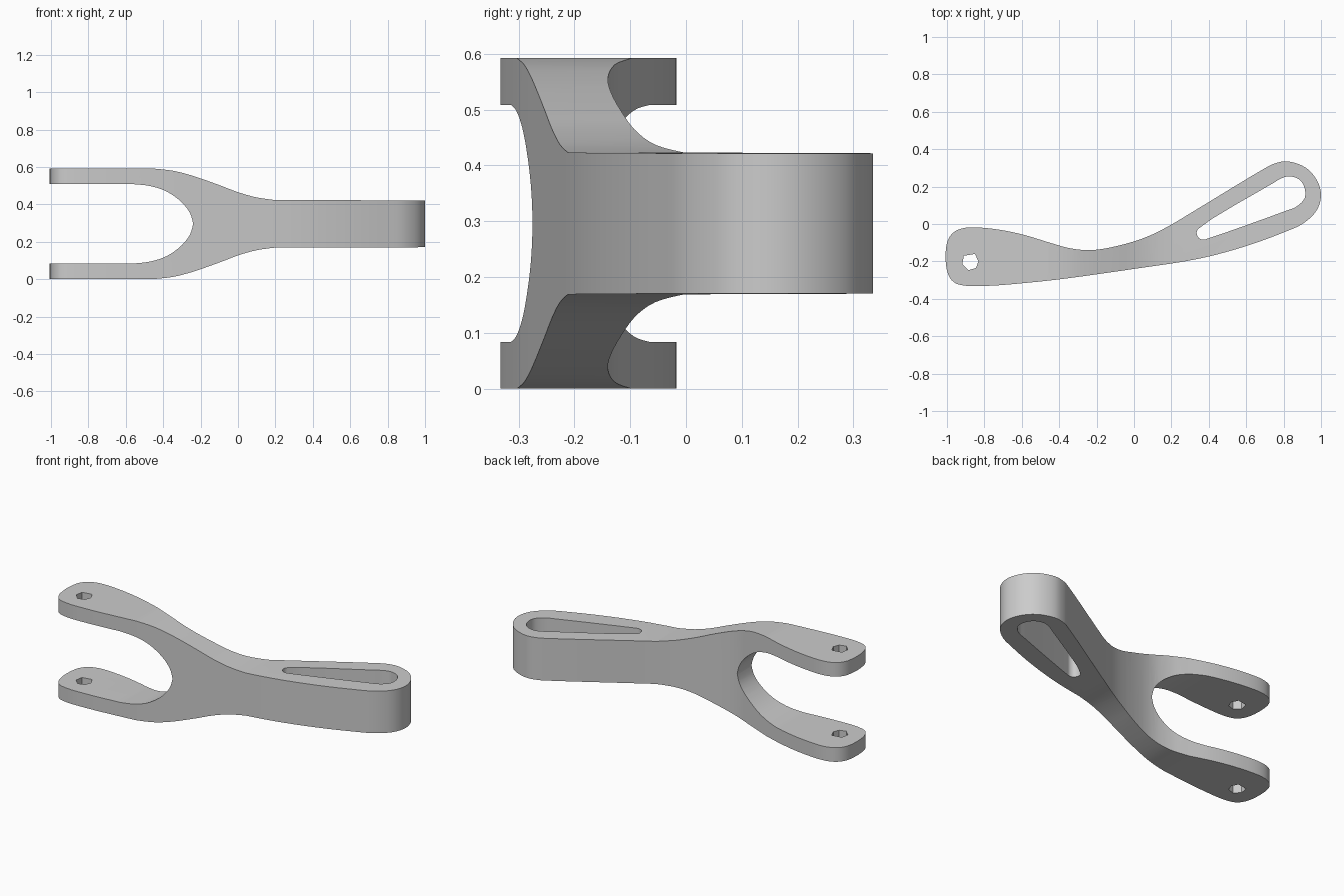
import bpy, bmesh
from mathutils import Vector

if "Cube" in bpy.data.objects:
    bpy.data.objects.remove(bpy.data.objects["Cube"])

MID = 0.296  # mirror height of the fork


def smooth_path(pts, closed=True, steps=4):
    """Catmull-Rom (centripetal) curve through the given points."""
    p = [Vector(q) for q in pts]
    n = len(p)
    get = (lambda i: p[i % n]) if closed else (lambda i: p[min(max(i, 0), n - 1)])
    out = []
    for i in range(n if closed else n - 1):
        a, b, c, d = (get(i + k) for k in (-1, 0, 1, 2))
        t1 = max((b - a).length, 1e-4) ** 0.5
        t2 = (c - b).length ** 0.5
        t3 = max((d - c).length, 1e-4) ** 0.5
        m1 = t2 * ((b - a) / t1 - (c - a) / (t1 + t2) + (c - b) / t2)
        m2 = t2 * ((c - b) / t2 - (d - b) / (t2 + t3) + (d - c) / t3)
        for s in range(steps):
            t = s / steps
            out.append(b * (2*t**3 - 3*t*t + 1) + m1 * (t**3 - 2*t*t + t)
                       + c * (3*t*t - 2*t**3) + m2 * (t**3 - t*t))
    if not closed:
        out.append(p[-1])
    return out


def prism(name, pts, place, sweep):
    """Closed profile placed in space and extruded along sweep."""
    bm = bmesh.new()
    face = bm.faces.new([bm.verts.new(place(q)) for q in pts])
    res = bmesh.ops.extrude_face_region(bm, geom=[face])
    bmesh.ops.translate(bm, vec=sweep,
                        verts=[g for g in res["geom"] if isinstance(g, bmesh.types.BMVert)])
    bmesh.ops.recalc_face_normals(bm, faces=bm.faces[:])
    me = bpy.data.meshes.new(name)
    bm.to_mesh(me)
    bm.free()
    ob = bpy.data.objects.new(name, me)
    bpy.context.collection.objects.link(ob)
    return ob


def combine(target, tool, operation):
    mod = target.modifiers.new(operation, 'BOOLEAN')
    mod.operation, mod.object, mod.solver = operation, tool, 'EXACT'
    bpy.context.view_layer.objects.active = target
    bpy.ops.object.modifier_apply(modifier=mod.name)
    bpy.data.objects.remove(tool)


# curved lever outline seen from above
outline = smooth_path([
    (-0.9, -0.02), (-0.76, -0.025), (-0.6, -0.055), (-0.45, -0.1), (-0.35, -0.128),
    (-0.25, -0.14), (-0.15, -0.13), (0, -0.093), (0.1, -0.055), (0.2, -0.003),
    (0.33, 0.075), (0.7, 0.298), (0.75, 0.323), (0.82, 0.335), (0.92, 0.3), (0.98, 0.23),
    (1.0, 0.15), (0.975, 0.07), (0.9, 0.0), (0.8, -0.045), (0.6, -0.118),
    (0.35, -0.185), (0, -0.24), (-0.4, -0.296), (-0.6, -0.317), (-0.75, -0.329),
    (-0.9, -0.33), (-0.965, -0.31), (-1.0, -0.25), (-1.0, -0.1), (-0.965, -0.045)])
lever = prism("forked_lever", outline, lambda q: (q.x, q.y, -0.1), (0, 0, 0.8))

# fork outline seen from the front, upper half mirrored
outer = smooth_path([(-0.46, 0.592), (-0.35, 0.58), (-0.25, 0.555), (-0.1, 0.503),
                     (0, 0.465), (0.1, 0.437), (0.2, 0.423)], False)
inner = smooth_path([(-0.56, 0.508), (-0.47, 0.498), (-0.38, 0.468), (-0.3, 0.41),
                     (-0.255, 0.35), (-0.24, MID)], False)
upper = ([Vector((-1.1, 0.508)), Vector((-1.1, 0.592))] + outer + [Vector((1.1, 0.421))])
lower = [Vector((q.x, 2 * MID - q.y)) for q in upper]
throat = inner + [Vector((q.x, 2 * MID - q.y)) for q in inner[-2::-1]]
fork = prism("fork_profile", upper + lower[::-1] + throat[::-1],
             lambda q: (q.x, -0.6, q.y), (0, 1.2, 0))
combine(lever, fork, 'INTERSECT')

# teardrop slot through the handle
slot = smooth_path([
    (0.345, -0.025), (0.75, 0.222), (0.785, 0.243), (0.83, 0.255), (0.88, 0.24),
    (0.91, 0.2), (0.913, 0.14), (0.87, 0.094), (0.8, 0.066),
    (0.4, -0.076), (0.37, -0.084), (0.347, -0.075), (0.335, -0.048)])
combine(lever, prism("slot_cutter", slot, lambda q: (q.x, q.y, -0.2), (0, 0, 1)), 'DIFFERENCE')

# coarse pivot hole through both tines
hole = [Vector(q) for q in ((-0.91, -0.17), (-0.85, -0.16), (-0.832, -0.2),
                            (-0.845, -0.235), (-0.885, -0.247), (-0.918, -0.215))]
combine(lever, prism("hole_cutter", hole, lambda q: (q.x, q.y, -0.2), (0, 0, 1)), 'DIFFERENCE')

# soft shading
bpy.ops.object.select_all(action='DESELECT')
lever.select_set(True)
bpy.context.view_layer.objects.active = lever
bpy.ops.object.shade_smooth_by_angle(angle=0.7)
